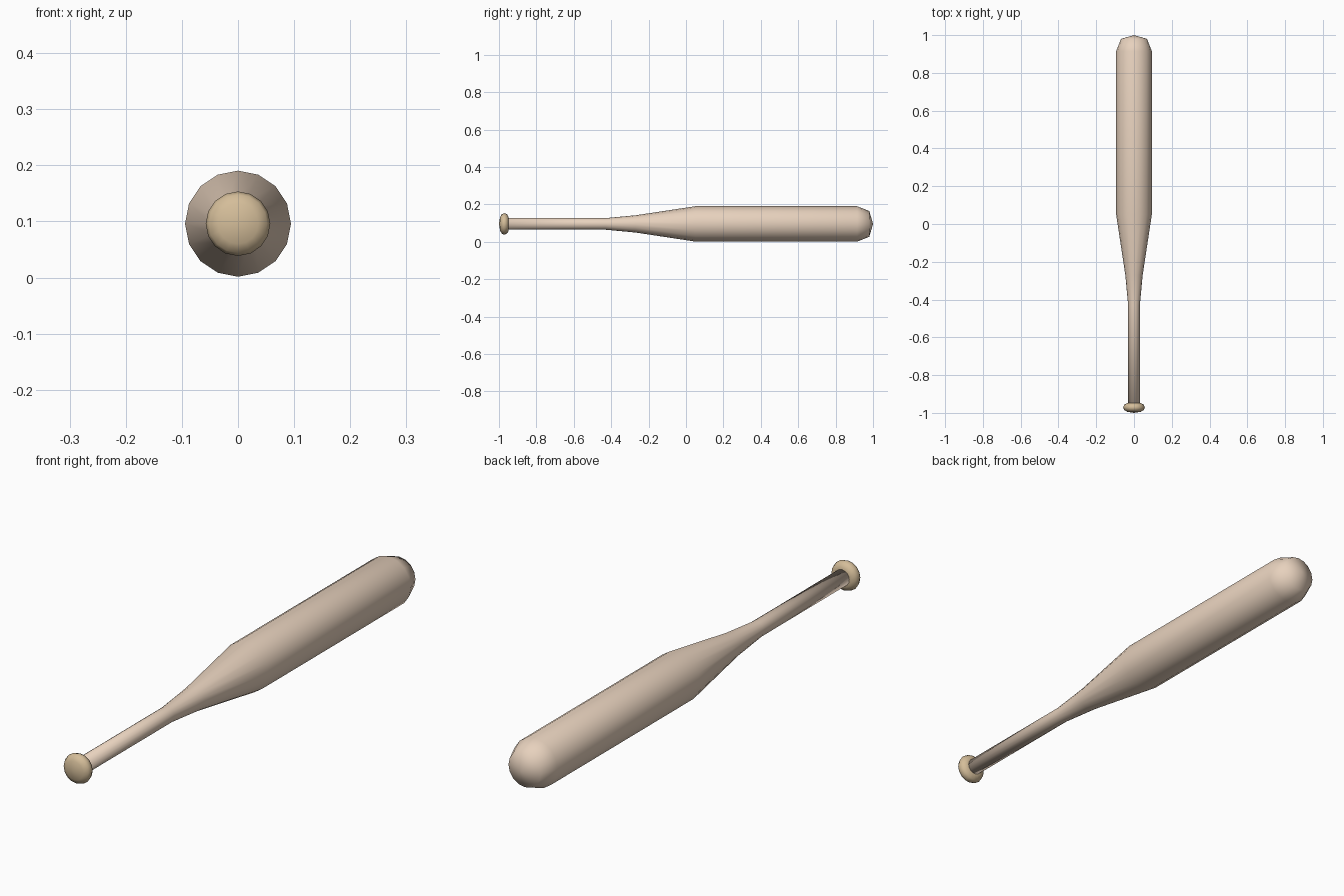
import bpy, bmesh, math

if "Cube" in bpy.data.objects:
    bpy.data.objects.remove(bpy.data.objects["Cube"])

SIDES = 16
AXIS_Z = 0.096


def material(name, color):
    m = bpy.data.materials.new(name)
    m.diffuse_color = (*color, 1)
    m.use_nodes = True
    m.node_tree.nodes["Principled BSDF"].inputs["Base Color"].default_value = m.diffuse_color
    return m


def lathe(name, profile, mat):
    """Revolve (y, radius) points about the bat's long axis; radius 0 makes a pole."""
    bm = bmesh.new()
    rings = []
    for y, r in profile:
        count = SIDES if r > 0 else 1
        rings.append([bm.verts.new((r * math.sin(2 * math.pi * i / SIDES), y,
                                    AXIS_Z + r * math.cos(2 * math.pi * i / SIDES)))
                      for i in range(count)])
    for a, b in zip(rings, rings[1:]):
        for i in range(SIDES):
            j = (i + 1) % SIDES
            quad = [a[i % len(a)], a[j % len(a)], b[j % len(b)], b[i % len(b)]]
            bm.faces.new(list(dict.fromkeys(quad)))
    bmesh.ops.recalc_face_normals(bm, faces=bm.faces)
    for f in bm.faces:
        f.smooth = True
    mesh = bpy.data.meshes.new(name)
    bm.to_mesh(mesh)
    bm.free()
    mesh.materials.append(mat)
    obj = bpy.data.objects.new(name, mesh)
    bpy.context.collection.objects.link(obj)
    return obj


wood = material("light_wood", (0.80, 0.64, 0.51))
knob_wood = material("knob_wood", (0.66, 0.51, 0.32))

# Handle, taper, barrel and rounded tip
lathe("bat_body", [(-0.97, 0), (-0.97, 0.031), (-0.43, 0.031), (-0.27, 0.046),
                   (0.05, 0.0945), (0.915, 0.0945), (0.98, 0.069), (1.0, 0)], wood)

# Rounded knob at the end of the handle
lathe("knob", [(-0.948, 0), (-0.948, 0.036), (-0.957, 0.052), (-0.972, 0.0575),
               (-0.985, 0.052), (-0.994, 0.036), (-1.0, 0)], knob_wood)
